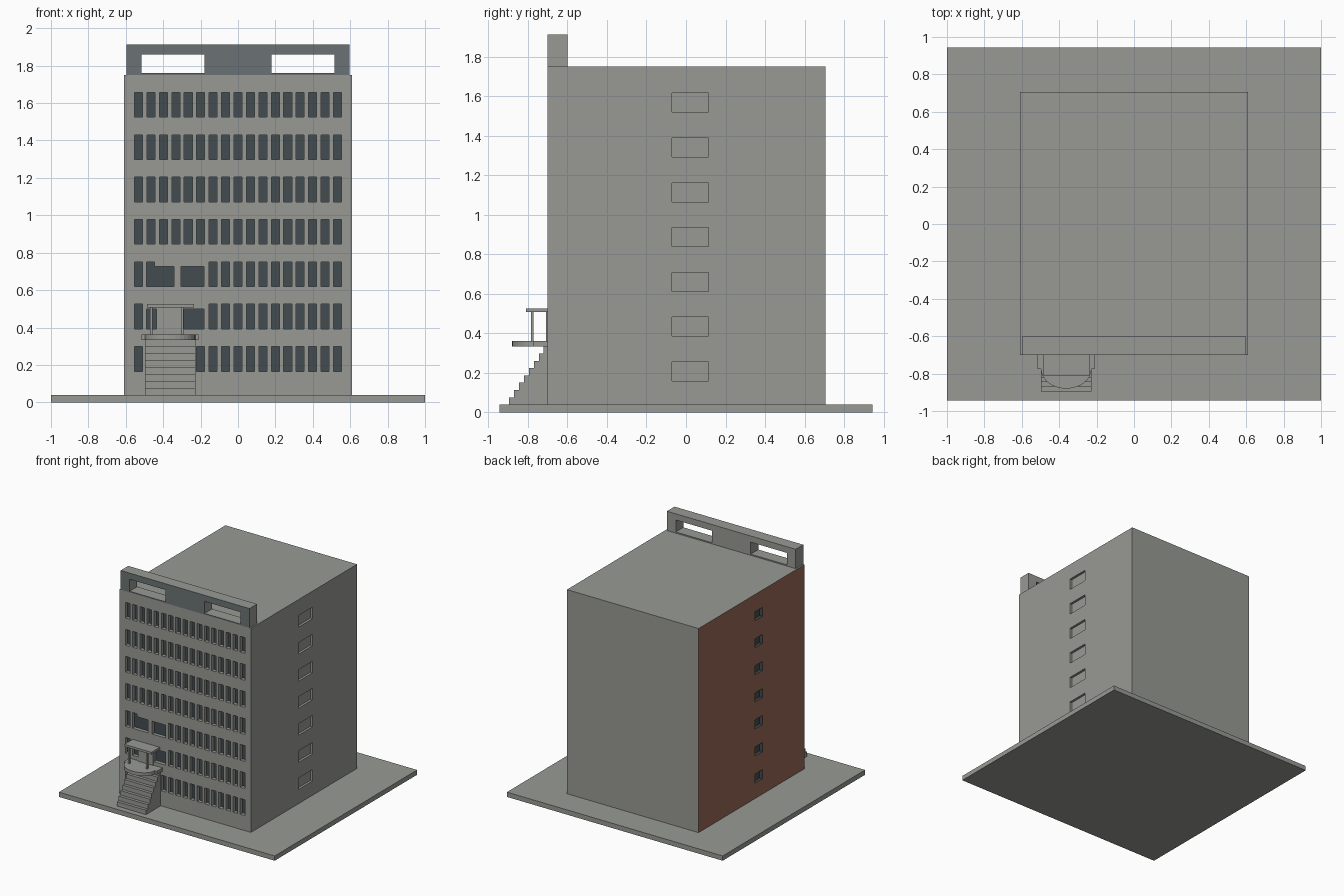
import bpy, bmesh, math

if "Cube" in bpy.data.objects:
    bpy.data.objects.remove(bpy.data.objects["Cube"])


def material(name, rgb):
    m = bpy.data.materials.new(name)
    m.diffuse_color = (*rgb, 1)
    m.use_nodes = True
    m.node_tree.nodes["Principled BSDF"].inputs["Base Color"].default_value = m.diffuse_color
    return m


CONCRETE = material("concrete grey", (0.314, 0.323, 0.296))
GLASS = material("dark glass", (0.054, 0.072, 0.080))
SLATE = material("slate blue", (0.147, 0.171, 0.178))
BRICK = material("brick red", (0.323, 0.144, 0.098))


def prisms(name, polys, axis, lo, hi):
    """Extrude flat outlines along one axis; several outlines make one object."""
    place = {"x": lambda a, b, t: (t, a, b),
             "y": lambda a, b, t: (a, t, b),
             "z": lambda a, b, t: (a, b, t)}[axis]
    bm = bmesh.new()
    for poly in polys:
        ends = [[bm.verts.new(place(a, b, t)) for a, b in poly] for t in (lo, hi)]
        bm.faces.new(ends[0])
        bm.faces.new(ends[1][::-1])
        n = len(poly)
        for i in range(n):
            j = (i + 1) % n
            bm.faces.new((ends[0][i], ends[1][i], ends[1][j], ends[0][j]))
    bmesh.ops.recalc_face_normals(bm, faces=bm.faces)
    mesh = bpy.data.meshes.new(name)
    bm.to_mesh(mesh)
    bm.free()
    obj = bpy.data.objects.new(name, mesh)
    bpy.context.collection.objects.link(obj)
    mesh.materials.append(CONCRETE)
    return obj


def rect(a0, a1, b0, b1):
    return [(a0, b0), (a1, b0), (a1, b1), (a0, b1)]


def carve(obj, cutter):
    """Cut the openings, then discard the cutter."""
    mod = obj.modifiers.new("openings", "BOOLEAN")
    mod.operation = "DIFFERENCE"
    mod.solver = "EXACT"
    mod.object = cutter
    bpy.context.view_layer.objects.active = obj
    bpy.ops.object.modifier_apply(modifier=mod.name)
    bpy.data.objects.remove(cutter, do_unlink=True)


def paint(obj, mats, rule):
    obj.data.materials.clear()
    for m in mats:
        obj.data.materials.append(m)
    for p in obj.data.polygons:
        p.material_index = rule(p.center, p.normal)


# Ground slab and main block
prisms("ground_slab", [rect(-1, 1, -0.943, 0.943)], "z", 0, 0.04)
block = prisms("building_block", [rect(-0.61, 0.61, -0.70, 0.705)], "z", 0.04, 1.75)

# Front windows: seven floors of seventeen, with gaps around the entrance
skipped = {0: range(1, 5), 1: range(1, 6), 2: range(1, 6)}
front = []
for row in range(7):
    z = 0.232 + 0.2265 * row
    for col in range(17):
        if col not in skipped.get(row, ()):
            x = -0.532 + 0.0665 * col
            front.append(rect(x - 0.0215, x + 0.0215, z - 0.066, z + 0.066))
# Wide windows above and beside the entrance
front += [
    [(-0.49, 0.619), (-0.342, 0.619), (-0.342, 0.727),
     (-0.447, 0.727), (-0.447, 0.751), (-0.49, 0.751)],
    rect(-0.305, -0.182, 0.619, 0.727),
    rect(-0.49, -0.437, 0.392, 0.50),
    rect(-0.289, -0.182, 0.392, 0.50),
]
carve(block, prisms("front_cutter", front, "y", -0.75, -0.67))

# Side windows: wide shallow niches on the right, small windows on the left
levels = [0.207 + 0.2267 * i for i in range(7)]
carve(block, prisms("right_cutter",
                    [rect(-0.07, 0.115, z - 0.048, z + 0.048) for z in levels],
                    "x", 0.59, 0.66))
carve(block, prisms("left_cutter",
                    [rect(-0.14, -0.04, z - 0.038, z + 0.038) for z in levels],
                    "x", -0.66, -0.585))


def block_rule(c, n):
    if n.y < -0.9 and -0.69 < c.y < -0.6:
        return 1                                  # front panes
    if n.x < -0.9 and c.x < -0.609:
        return 2                                  # painted left wall
    if -0.609 < c.x < -0.58 and -0.15 < c.y < -0.03:
        return 1                                  # left panes and reveals
    return 0


paint(block, [CONCRETE, GLASS, BRICK], block_rule)

# Roof parapet with two long openings and a slate front
parapet = prisms("roof_parapet", [rect(-0.597, 0.597, 1.75, 1.912)], "y", -0.70, -0.60)
carve(parapet, prisms("parapet_cutter",
                      [rect(-0.515, -0.18, 1.76, 1.86), rect(0.18, 0.515, 1.76, 1.86)],
                      "y", -0.75, -0.55))
paint(parapet, [CONCRETE, SLATE], lambda c, n: int(n.y < -0.9))

# Entrance stairs
steps = 8
rise = (0.334 - 0.04) / steps
profile = [(-0.70, 0.04)]
for i in range(steps):
    y = -0.895 + 0.025 * i
    profile += [(y, 0.04 + rise * i), (y, 0.04 + rise * (i + 1))]
profile.append((-0.70, 0.334))
prisms("entrance_stairs", [profile], "x", -0.497, -0.226)

# Landing with a rounded front
arc = [(-0.3625 - 0.135 * math.cos(math.pi * i / 16),
        -0.775 - 0.105 * math.sin(math.pi * i / 16)) for i in range(17)]
landing = [(-0.515, -0.70), (-0.515, -0.775)] + arc + [(-0.21, -0.775), (-0.21, -0.70)]
prisms("entrance_landing", [landing], "z", 0.334, 0.362)

# Door, canopy and posts
prisms("entrance_door", [rect(-0.433, -0.291, 0.362, 0.508)], "y", -0.708, -0.70)
prisms("entrance_canopy", [rect(-0.487, -0.235, -0.81, -0.70)], "z", 0.508, 0.527)
prisms("canopy_posts", [rect(x - 0.007, x + 0.007, -0.785, -0.771)
                        for x in (-0.463, -0.298)], "z", 0.362, 0.508)
